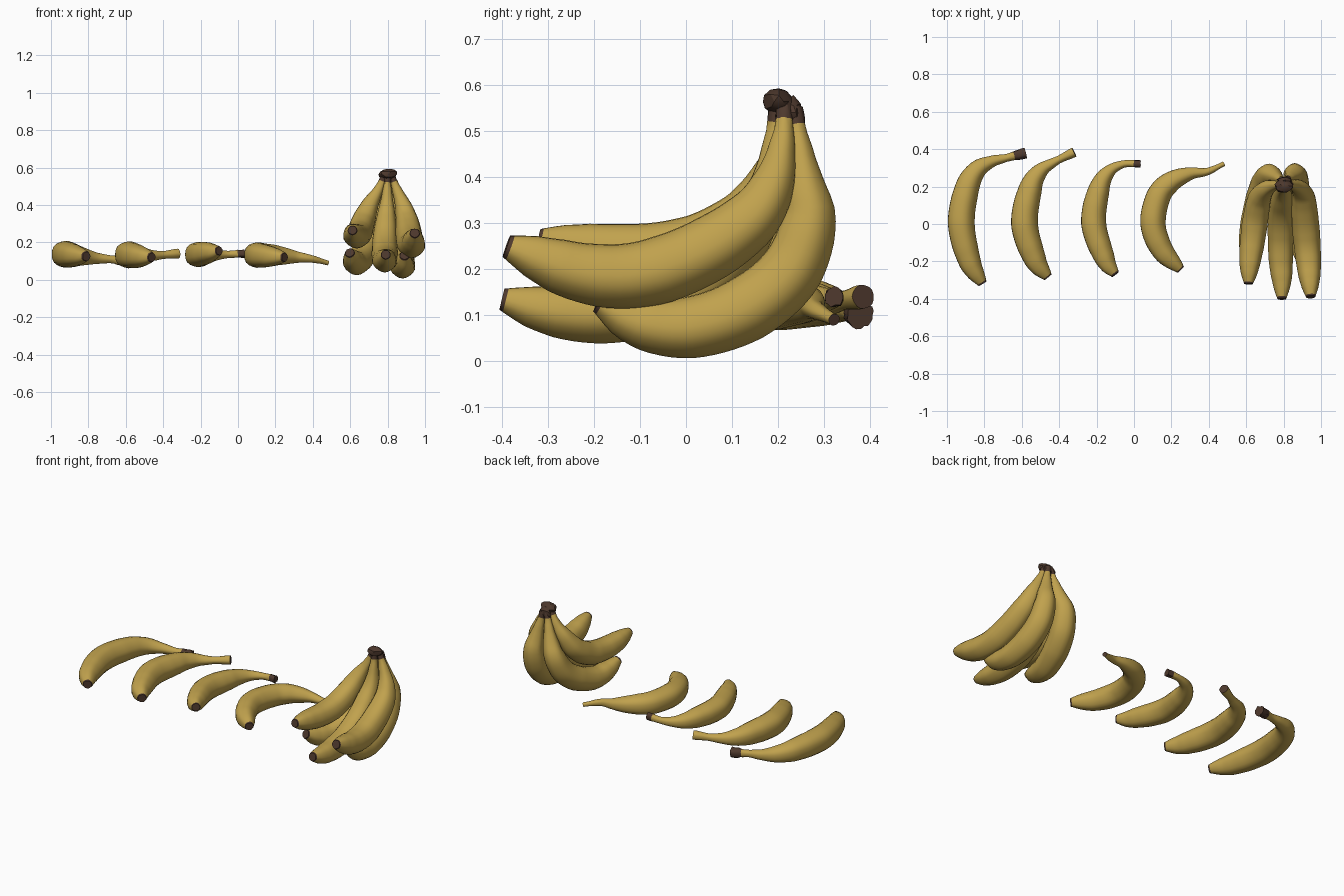
import bpy
import bmesh
import math
import random
from mathutils import Vector

random.seed(4)
if "Cube" in bpy.data.objects:
    bpy.data.objects.remove(bpy.data.objects["Cube"], do_unlink=True)


def make_material(name, color):
    material = bpy.data.materials.new(name)
    material.use_nodes = True
    material.diffuse_color = color
    material.node_tree.nodes["Principled BSDF"].inputs["Base Color"].default_value = color
    return material


PEEL = make_material("peel yellow", (0.53, 0.36, 0.075, 1))
BARK = make_material("stem brown", (0.075, 0.04, 0.026, 1))

# Thickness along the fruit, from blossom tip (0) to stem end (1)
THICKNESS = [(0, 0.024), (0.02, 0.031), (0.06, 0.044), (0.13, 0.058), (0.23, 0.067),
             (0.38, 0.072), (0.52, 0.069), (0.62, 0.062), (0.72, 0.047),
             (0.8, 0.031), (0.88, 0.021), (1, 0.018)]
SIDES = 20
RINGS = 44


def lookup(table, t):
    for (t0, v0), (t1, v1) in zip(table, table[1:]):
        if t <= t1:
            return v0 + (v1 - v0) * (t - t0) / (t1 - t0)
    return table[-1][1]


def smooth_path(points):
    """Dense spline through the points, as (fraction of length, position) pairs."""
    p = [Vector(q) for q in points]
    p = [2 * p[0] - p[1]] + p + [2 * p[-1] - p[-2]]
    dense = []
    for a, b, c, d in zip(p, p[1:], p[2:], p[3:]):
        for k in range(16):
            s = k / 16
            dense.append(0.5 * (2 * b + (c - a) * s + (2 * a - 5 * b + 4 * c - d) * s ** 2
                                + (3 * b - a - 3 * c + d) * s ** 3))
    dense.append(p[-2])
    lengths = [0]
    for a, b in zip(dense, dense[1:]):
        lengths.append(lengths[-1] + (b - a).length)
    return [(n / lengths[-1], q) for n, q in zip(lengths, dense)]


def finish(bm, name, angle):
    bmesh.ops.recalc_face_normals(bm, faces=bm.faces)
    mesh = bpy.data.meshes.new(name)
    bm.to_mesh(mesh)
    bm.free()
    obj = bpy.data.objects.new(name, mesh)
    bpy.context.collection.objects.link(obj)
    mesh.materials.append(PEEL)
    mesh.materials.append(BARK)
    bpy.ops.object.select_all(action="DESELECT")
    obj.select_set(True)
    bpy.context.view_layer.objects.active = obj
    bpy.ops.object.shade_smooth_by_angle(angle=math.radians(angle))
    return obj


def banana(name, points, reference, size=1, fullness=1, flare=0.02, bark=0):
    """Sweep a softly five-ridged section along the path; bark is the brown stem length."""
    path = smooth_path(points)
    reference = Vector(reference)
    stops = sorted([k / RINGS for k in range(RINGS + 1)] + [0.01])
    bm = bmesh.new()
    rings = []
    for t in stops:
        center = lookup(path, t)
        tangent = (lookup(path, min(t + 0.02, 1)) - lookup(path, max(t - 0.02, 0))).normalized()
        side = tangent.cross(reference).normalized()
        up = side.cross(tangent)
        radius = lookup(THICKNESS, t * fullness) * size
        blend = max(0, min(1, (t - 0.9) / 0.07))
        radius += (flare - radius) * blend
        ring = []
        for k in range(SIDES):
            a = math.tau * k / SIDES
            r = radius * (1 + 0.025 * math.cos(5 * a))
            if bark and t > 1 - bark:
                r *= random.uniform(0.88, 1.12)
            ring.append(bm.verts.new(center + r * (math.cos(a) * side + math.sin(a) * up)))
        rings.append(ring)
    for n, (low, high) in enumerate(zip(rings, rings[1:])):
        for k in range(SIDES):
            j = (k + 1) % SIDES
            face = bm.faces.new((low[k], low[j], high[j], high[k]))
            face.material_index = int(n == 0 or stops[n] >= 1 - bark)
    for ring in (rings[0], rings[-1]):
        bm.faces.new(ring).material_index = 1
    return finish(bm, name, 45)


def knob(name, center, scale):
    """Rough woody lump."""
    bm = bmesh.new()
    bmesh.ops.create_icosphere(bm, subdivisions=2, radius=1)
    for v in bm.verts:
        v.co *= random.uniform(0.88, 1.12)
        v.co = Vector(center) + Vector([c * s for c, s in zip(v.co, scale)])
    for face in bm.faces:
        face.material_index = 1
    return finish(bm, name, 25)


# Loose bananas lying in a row
UP = (0, 0, 1)
banana("loose_banana_1", [(-0.81, -0.32, 0.125), (-0.88, -0.2, 0.13), (-0.925, 0, 0.136),
                          (-0.895, 0.19, 0.132), (-0.84, 0.29, 0.125), (-0.76, 0.335, 0.115),
                          (-0.69, 0.352, 0.11), (-0.58, 0.38, 0.1)],
       UP, flare=0.029, bark=0.08)
banana("loose_banana_2", [(-0.46, -0.285, 0.12), (-0.53, -0.19, 0.125), (-0.587, 0, 0.133),
                          (-0.555, 0.19, 0.132), (-0.505, 0.28, 0.13), (-0.43, 0.33, 0.13),
                          (-0.32, 0.385, 0.14)],
       UP, flare=0.026)
banana("loose_banana_3", [(-0.1, -0.27, 0.155), (-0.155, -0.19, 0.145), (-0.217, 0, 0.135),
                          (-0.19, 0.18, 0.132), (-0.14, 0.275, 0.132), (-0.06, 0.32, 0.135),
                          (0.035, 0.322, 0.14)],
       UP, size=0.93, flare=0.021, bark=0.05)
banana("loose_banana_4", [(0.25, -0.245, 0.12), (0.15, -0.14, 0.126), (0.1, 0, 0.132),
                          (0.13, 0.15, 0.13), (0.2, 0.228, 0.13), (0.3, 0.27, 0.122),
                          (0.39, 0.28, 0.112), (0.48, 0.322, 0.09)],
       UP, size=0.95, flare=0.013)

# Hanging bunch, joined at the crown
ACROSS = (1, 0, 0)
HAND = dict(reference=ACROSS, fullness=0.93, flare=0.018, bark=0.05)
banana("bunch_upper_right", [(0.612, -0.32, 0.265), (0.62, -0.2, 0.243), (0.635, -0.08, 0.235),
                             (0.65, 0.03, 0.255), (0.67, 0.13, 0.315), (0.705, 0.185, 0.4),
                             (0.75, 0.205, 0.48), (0.785, 0.205, 0.56)], size=0.96, **HAND)
banana("bunch_upper_left", [(0.945, -0.39, 0.25), (0.935, -0.23, 0.195), (0.925, -0.1, 0.19),
                            (0.915, 0.03, 0.235), (0.905, 0.14, 0.31), (0.885, 0.19, 0.39),
                            (0.85, 0.21, 0.48), (0.82, 0.215, 0.56)], size=1.02, **HAND)
banana("bunch_middle", [(0.79, -0.4, 0.135), (0.79, -0.3, 0.112), (0.785, -0.19, 0.105),
                        (0.785, -0.06, 0.13), (0.785, 0.06, 0.2), (0.79, 0.14, 0.3),
                        (0.795, 0.18, 0.39), (0.8, 0.2, 0.56)], size=0.98, **HAND)
banana("bunch_lower_right", [(0.597, -0.19, 0.145), (0.615, -0.1, 0.105), (0.635, 0, 0.092),
                             (0.665, 0.12, 0.13), (0.695, 0.215, 0.2), (0.72, 0.262, 0.3),
                             (0.75, 0.255, 0.38), (0.795, 0.23, 0.55)], **HAND)
banana("bunch_lower_left", [(0.89, -0.19, 0.13), (0.885, -0.1, 0.085), (0.88, 0.01, 0.075),
                            (0.872, 0.13, 0.115), (0.865, 0.225, 0.195), (0.86, 0.267, 0.305),
                            (0.85, 0.258, 0.38), (0.815, 0.235, 0.55)], **HAND)
knob("bunch_crown", (0.803, 0.202, 0.564), (0.05, 0.034, 0.028))
knob("bunch_crown_back", (0.805, 0.234, 0.54), (0.04, 0.017, 0.036))
